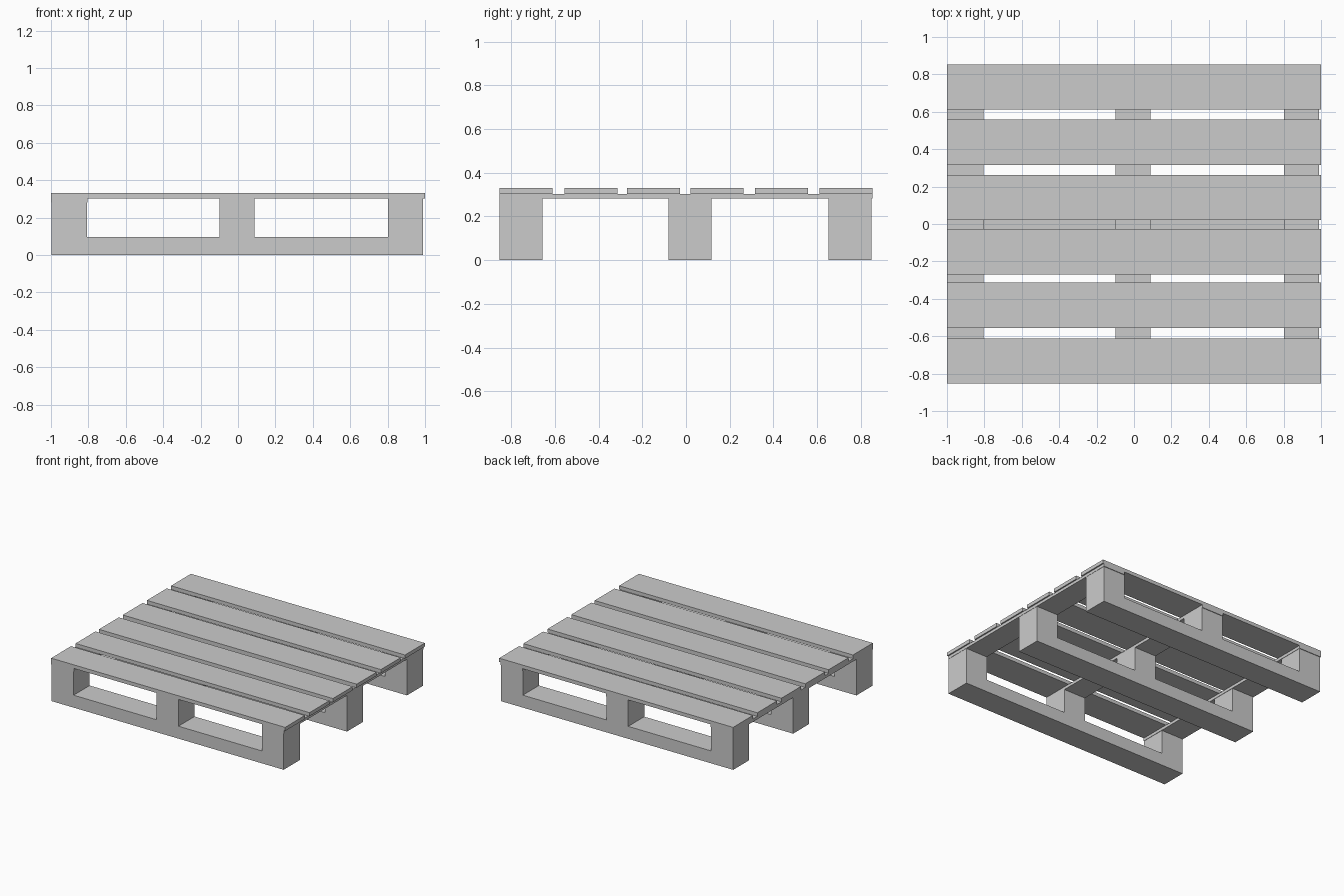
import bpy, bmesh

if "Cube" in bpy.data.objects:
    bpy.data.objects.remove(bpy.data.objects["Cube"])


def finish(name, bm):
    bmesh.ops.recalc_face_normals(bm, faces=bm.faces)
    mesh = bpy.data.meshes.new(name)
    bm.to_mesh(mesh)
    bm.free()
    obj = bpy.data.objects.new(name, mesh)
    bpy.context.collection.objects.link(obj)
    return obj


def box(name, x, y, z):
    bm = bmesh.new()
    bmesh.ops.create_cube(bm, size=1)
    for v in bm.verts:
        v.co = [a + (b - a) * (c + 0.5) for (a, b), c in zip((x, y, z), v.co)]
    return finish(name, bm)


def extrude_y(name, profile, y0, y1):
    bm = bmesh.new()
    face = bm.faces.new([bm.verts.new((x, y0, z)) for x, z in profile])
    moved = bmesh.ops.extrude_face_region(bm, geom=[face], use_keep_orig=True)["geom"]
    for v in moved:
        if isinstance(v, bmesh.types.BMVert):
            v.co.y = y1
    return finish(name, bm)


Z_RUNNER, Z_STRINGER, Z_SLAT, Z_TOP = 0.096, 0.281, 0.303, 0.331

# Deck slats across the top
for i, y in enumerate((-0.853, -0.555, -0.270, 0.021, 0.316, 0.611)):
    box(f"deck_slat_{i + 1}", (-1, 1), (y, y + 0.242), (Z_SLAT, Z_TOP))

# Thin stringer boards under the slats
for side, x0, x1 in (("left", -1, -0.805), ("middle", -0.1, 0.088), ("right", 0.802, 0.99)):
    box(f"stringer_{side}", (x0, x1), (-0.853, 0.853), (Z_STRINGER, Z_SLAT))

# Runners: a base beam with three upright blocks as one profile
posts = ((-0.997, -0.808), (-0.1, 0.088), (0.801, 0.988))
profile = [(posts[-1][1], 0), (posts[0][0], 0)]
for i, (x0, x1) in enumerate(posts):
    if i > 0:
        profile.append((x0, Z_RUNNER))
    profile += [(x0, Z_STRINGER), (x1, Z_STRINGER)]
    if i < 2:
        profile.append((x1, Z_RUNNER))
for side, y in (("front", -0.853), ("middle", -0.08), ("back", 0.652)):
    extrude_y(f"runner_{side}", profile, y, y + 0.196)
